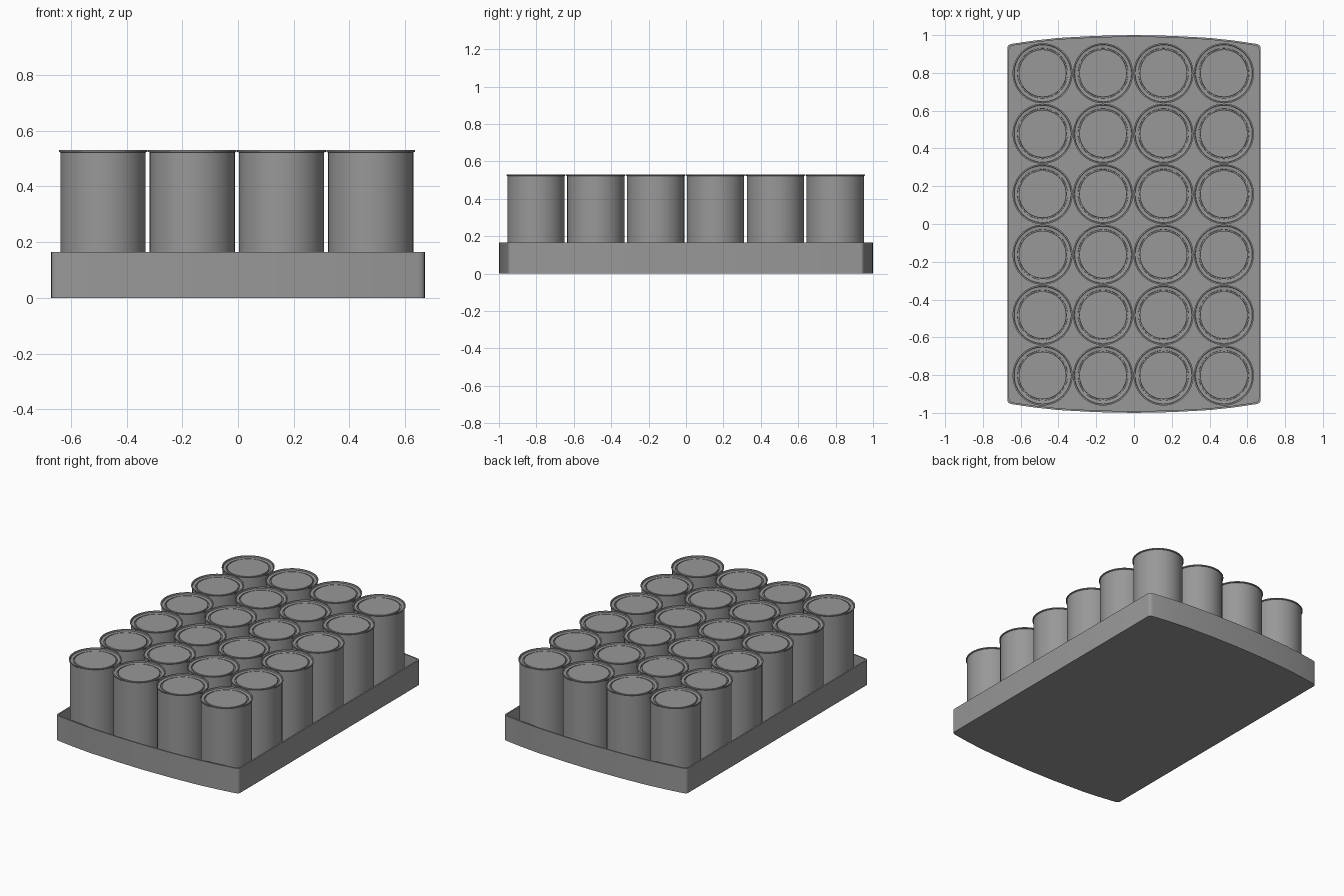
import bpy, bmesh, math

if "Cube" in bpy.data.objects:
    bpy.data.objects.remove(bpy.data.objects["Cube"])

PITCH, CX, CY = 0.32, -0.004, -0.002
TRAY_H, WALL, FLOOR = 0.165, 0.009, 0.01

dark = bpy.data.materials.new("dark_grey")
dark.diffuse_color = (0.316, 0.316, 0.316, 1)
dark.use_nodes = True
dark.node_tree.nodes["Principled BSDF"].inputs["Base Color"].default_value = dark.diffuse_color


def new_object(name, bm):
    bmesh.ops.recalc_face_normals(bm, faces=bm.faces)
    me = bpy.data.meshes.new(name)
    bm.to_mesh(me)
    bm.free()
    me.materials.append(dark)
    ob = bpy.data.objects.new(name, me)
    bpy.context.collection.objects.link(ob)
    return ob


def loft(rings):
    """Bridge successive closed rings and cap both ends."""
    bm = bmesh.new()
    loops = [[bm.verts.new(p) for p in ring] for ring in rings]
    n = len(loops[0])
    for a, b in zip(loops, loops[1:]):
        for i in range(n):
            j = (i + 1) % n
            bm.faces.new((a[i], a[j], b[j], b[i]))
    bm.faces.new(loops[0][::-1])
    bm.faces.new(loops[-1])
    return bm


def shade(ob, deg):
    bpy.ops.object.select_all(action='DESELECT')
    ob.select_set(True)
    bpy.context.view_layer.objects.active = ob
    bpy.ops.object.shade_smooth_by_angle(angle=math.radians(deg))


# Shallow open tray with bowed ends and small rounded corners
quarter = [(0.67, 0.932), (0.6685, 0.940), (0.664, 0.947), (0.656, 0.951),
           (0.645, 0.954), (0.53, 0.971), (0.40, 0.985), (0.20, 0.996)]
outline = (quarter + [(0, 1.0)] + [(-x, y) for x, y in reversed(quarter)])
outline += [(-x, -y) for x, y in outline]


def tray_ring(z, inset=0.0):
    sx, sy = (0.67 - inset) / 0.67, 1 - inset
    return [(x * sx, y * sy, z) for x, y in outline]


tray = new_object("tray", loft([tray_ring(0), tray_ring(TRAY_H),
                                tray_ring(TRAY_H, WALL), tray_ring(FLOOR, WALL)]))
shade(tray, 40)

# Can: turned profile (radius, height) with a rolled lip and grooved lid
profile = [(0.145, FLOOR), (0.153, FLOOR + 0.01), (0.153, 0.522), (0.159, 0.524),
           (0.159, 0.530), (0.152, 0.530), (0.150, 0.522),
           (0.133, 0.520), (0.132, 0.513), (0.126, 0.513), (0.125, 0.522)]
SEG = 48
rings = [[(r * math.cos(2 * math.pi * i / SEG), r * math.sin(2 * math.pi * i / SEG), z)
          for i in range(SEG)] for r, z in profile]
can = new_object("can", loft(rings))
shade(can, 30)

# Four by six grid of cans sharing one mesh
for col in range(4):
    for row in range(6):
        ob = can if col == row == 0 else can.copy()
        if ob is not can:
            ob.name = f"can_{col}_{row}"
            bpy.context.collection.objects.link(ob)
        ob.location = (CX + (col - 1.5) * PITCH, CY + (row - 2.5) * PITCH, 0)
